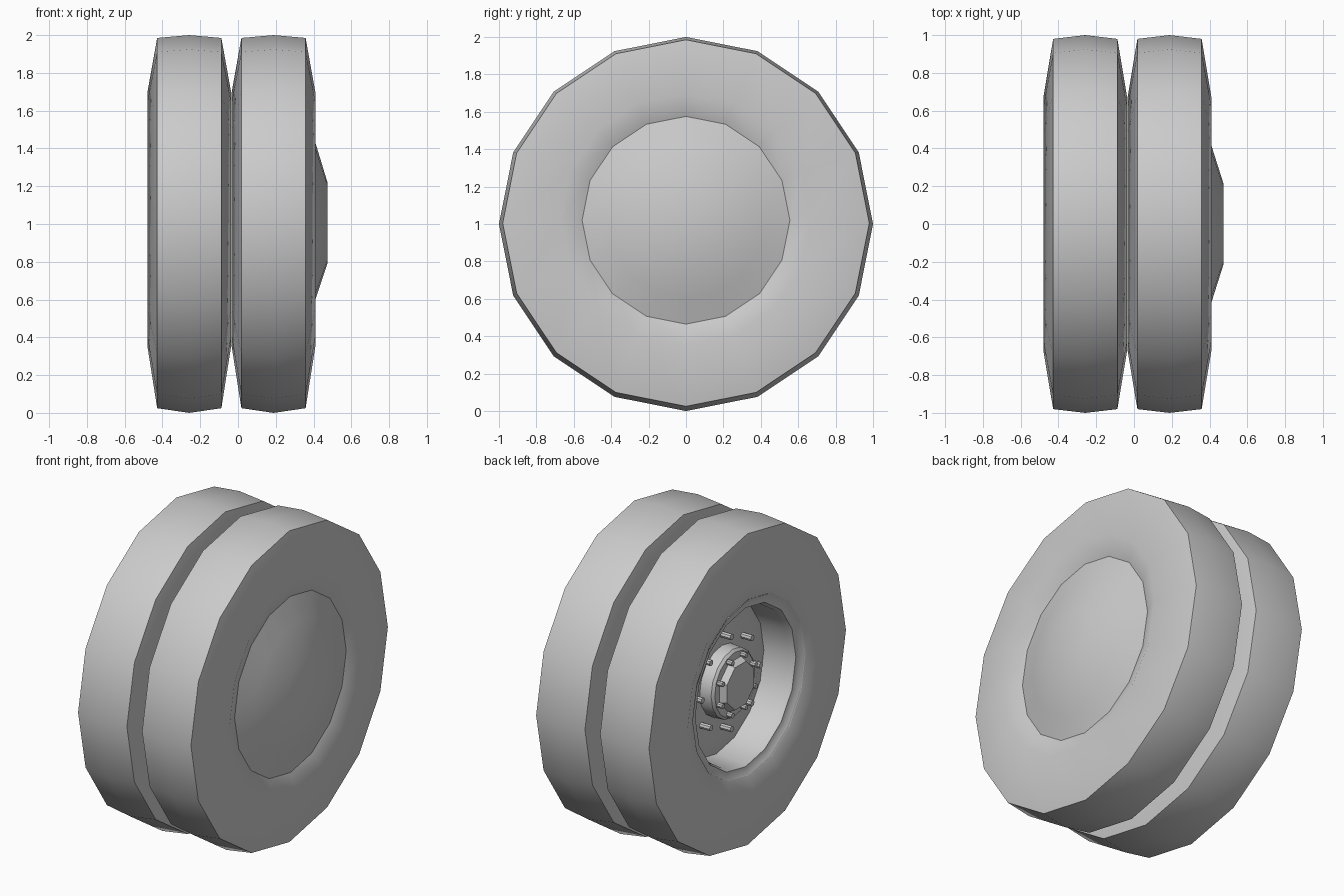
import bpy, bmesh, math

if "Cube" in bpy.data.objects:
    bpy.data.objects.remove(bpy.data.objects["Cube"])

grey = bpy.data.materials.new("plain grey")
grey.diffuse_color = (0.6, 0.6, 0.6, 1)
grey.use_nodes = True
grey.node_tree.nodes["Principled BSDF"].inputs["Base Color"].default_value = grey.diffuse_color


def lathe(name, profile, sides=16, y=0.0, zc=1.0, turn=0.0):
    """Revolve (x, radius[, lift]) points around an axis parallel to x."""
    bm = bmesh.new()
    rings = []
    for p in profile:
        x, r = p[:2]
        lift = p[2] if len(p) > 2 else 0.0
        rings.append([bm.verts.new((x,
                                    y + r * math.sin(turn + 2 * math.pi * k / sides),
                                    zc + lift + r * math.cos(turn + 2 * math.pi * k / sides)))
                      for k in range(sides)])
    for a, b in zip(rings, rings[1:]):
        for k in range(sides):
            n = (k + 1) % sides
            bm.faces.new((a[k], b[k], b[n], a[n]))
    # collapse rings of zero radius to a single centre point
    bmesh.ops.remove_doubles(bm, verts=bm.verts[:], dist=1e-5)
    mesh = bpy.data.meshes.new(name)
    bm.to_mesh(mesh)
    bm.free()
    mesh.materials.append(grey)
    ob = bpy.data.objects.new(name, mesh)
    bpy.context.collection.objects.link(ob)
    bpy.ops.object.select_all(action='DESELECT')
    ob.select_set(True)
    bpy.context.view_layer.objects.active = ob
    bpy.ops.object.shade_smooth_by_angle(angle=math.radians(32))
    return ob


# pair of tyres: lip, sidewall, slightly crowned tread, sidewall, lip
half = [(-0.177, 0.555, 0.02), (-0.222, 0.67, 0.025), (-0.17, 0.98, 0.005)]
tyre = half + [(0, 1.0, 0)] + [(-x, r, l) for x, r, l in reversed(half)]
for name, cx in (("inner_tyre", -0.258), ("outer_tyre", 0.188)):
    lathe(name, [(cx + x, r, l) for x, r, l in tyre])

# shallow conical cover on the +x side
lathe("wheel_cover", [(0.363, 0.562, 0.02), (0.41, 0.415, 0.015),
                      (0.475, 0.21, 0.006), (0.475, 0, 0.006)])

# open rim with lip on the -x side
HZ = 1.015
lathe("rim", [(-0.08, 0.47), (-0.38, 0.485), (-0.415, 0.50),
              (-0.42, 0.535), (-0.44, 0.562)], zc=HZ)

# dished wheel disc inside the rim
lathe("wheel_disc", [(-0.25, 0), (-0.25, 0.37), (-0.21, 0.475)], zc=HZ)

# hub drum and its end cap
lathe("hub", [(-0.34, 0), (-0.34, 0.2), (-0.325, 0.215), (-0.25, 0.22)], zc=HZ)
lathe("hub_cap", [(-0.38, 0), (-0.38, 0.145), (-0.34, 0.165)], sides=8, zc=HZ,
      turn=math.pi / 8)


def bolt_circle(name, count, radius, size, x0, x1, start):
    for i in range(count):
        a = start + 2 * math.pi * i / count
        lathe(f"{name}_{i + 1}", [(x0, 0), (x0, size), (x1, size)], sides=8,
              y=radius * math.sin(a), zc=HZ + radius * math.cos(a))


# wheel studs and small hub bolts
bolt_circle("wheel_stud", 8, 0.29, 0.019, -0.32, -0.25, 0)
bolt_circle("hub_bolt", 8, 0.178, 0.016, -0.375, -0.335, math.pi / 8)
